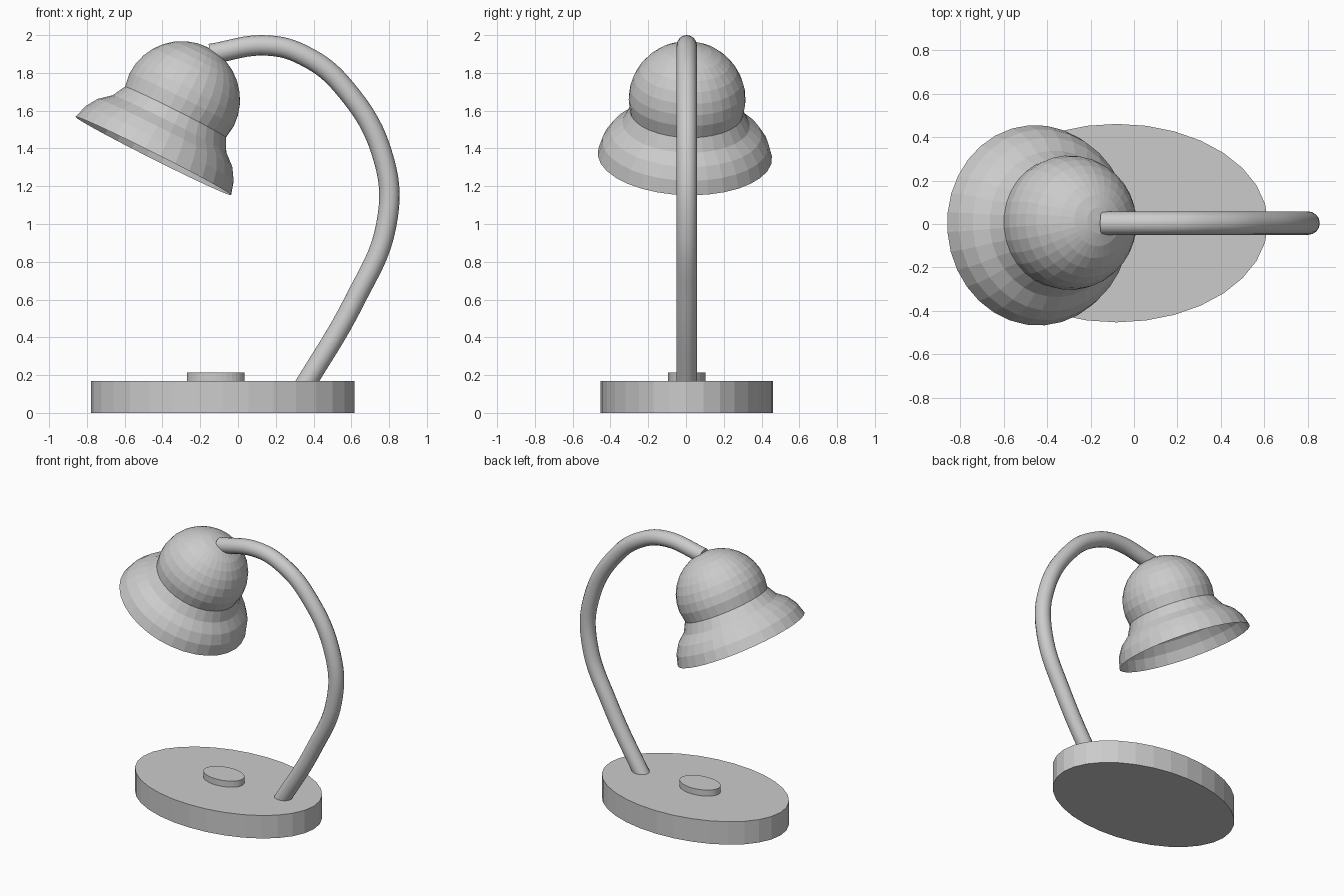
import bpy, bmesh, math
from mathutils import Vector, Matrix

cube = bpy.data.objects.get("Cube")
if cube:
    bpy.data.objects.remove(cube, do_unlink=True)

GREY = (0.6, 0.6, 0.6, 1.0)
grey = bpy.data.materials.new("light_grey")
grey.use_nodes = True
grey.diffuse_color = GREY
grey.node_tree.nodes["Principled BSDF"].inputs["Base Color"].default_value = GREY

SIDES = 32
MID_Y = 0.004


def add_object(name, data):
    obj = bpy.data.objects.new(name, data)
    bpy.context.scene.collection.objects.link(obj)
    data.materials.append(grey)
    return obj


def finish(name, bm):
    bmesh.ops.recalc_face_normals(bm, faces=bm.faces)
    mesh = bpy.data.meshes.new(name)
    bm.to_mesh(mesh)
    bm.free()
    return add_object(name, mesh)


def oval_disc(name, x, rx, ry, z0, z1):
    bm = bmesh.new()
    bmesh.ops.create_cone(bm, cap_ends=True, segments=SIDES, radius1=1, radius2=1, depth=1)
    bmesh.ops.scale(bm, vec=(rx, ry, z1 - z0), verts=bm.verts)
    bmesh.ops.translate(bm, vec=(x, MID_Y, (z0 + z1) / 2), verts=bm.verts)
    return finish(name, bm)


# Oval base and its switch
oval_disc("base", -0.08, 0.697, 0.457, 0, 0.17)
oval_disc("switch_button", -0.118, 0.153, 0.1, 0.15, 0.215)

# Curved arm: a round tube swept along a path in the x-z plane
path = [(0.32, 0.09), (0.62, 0.6), (0.785, 0.995), (0.775, 1.33),
        (0.56, 1.725), (0.35, 1.892), (0.157, 1.945), (-0.148, 1.9)]
curve = bpy.data.curves.new("arm_path", 'CURVE')
curve.dimensions = '3D'
curve.bevel_depth = 0.054
curve.bevel_resolution = 6
curve.use_fill_caps = True
curve.resolution_u = 8
spline = curve.splines.new('BEZIER')
spline.bezier_points.add(len(path) - 1)
for point, (x, z) in zip(spline.bezier_points, path):
    point.co = (x, MID_Y, z)
    point.handle_left_type = point.handle_right_type = 'AUTO'
arm = add_object("arm", curve)
bpy.context.view_layer.objects.active = arm
arm.select_set(True)
bpy.ops.object.convert(target='MESH')
bpy.ops.object.shade_smooth_by_angle(angle=math.radians(40))

# Bell shade: flared skirt plus round dome, lathed and tilted, open below
DOME_R, DOME_Z, ROWS = 0.31, 0.334, 8
profile = [(0.462, 0), (0.44, 0.075), (0.4, 0.137), (0.338, 0.19), (0.3, 0.26)]
for i in range(ROWS + 1):
    a = math.pi / 2 * i / ROWS
    profile.append((DOME_R * math.cos(a), DOME_Z + DOME_R * math.sin(a)))

bm = bmesh.new()
verts = [bm.verts.new((r, 0, z)) for r, z in profile]
edges = [bm.edges.new(pair) for pair in zip(verts, verts[1:])]
bmesh.ops.spin(bm, geom=verts + edges, cent=(0, 0, 0), axis=(0, 0, 1),
               angle=math.tau, steps=SIDES)
bmesh.ops.remove_doubles(bm, verts=bm.verts, dist=0.0005)
tilt = Vector((0.449, 0.035, 0.893)).to_track_quat('Z', 'Y').to_matrix().to_4x4()
bm.transform(Matrix.Translation((-0.448, -0.006, 1.36)) @ tilt)
finish("shade", bm)
